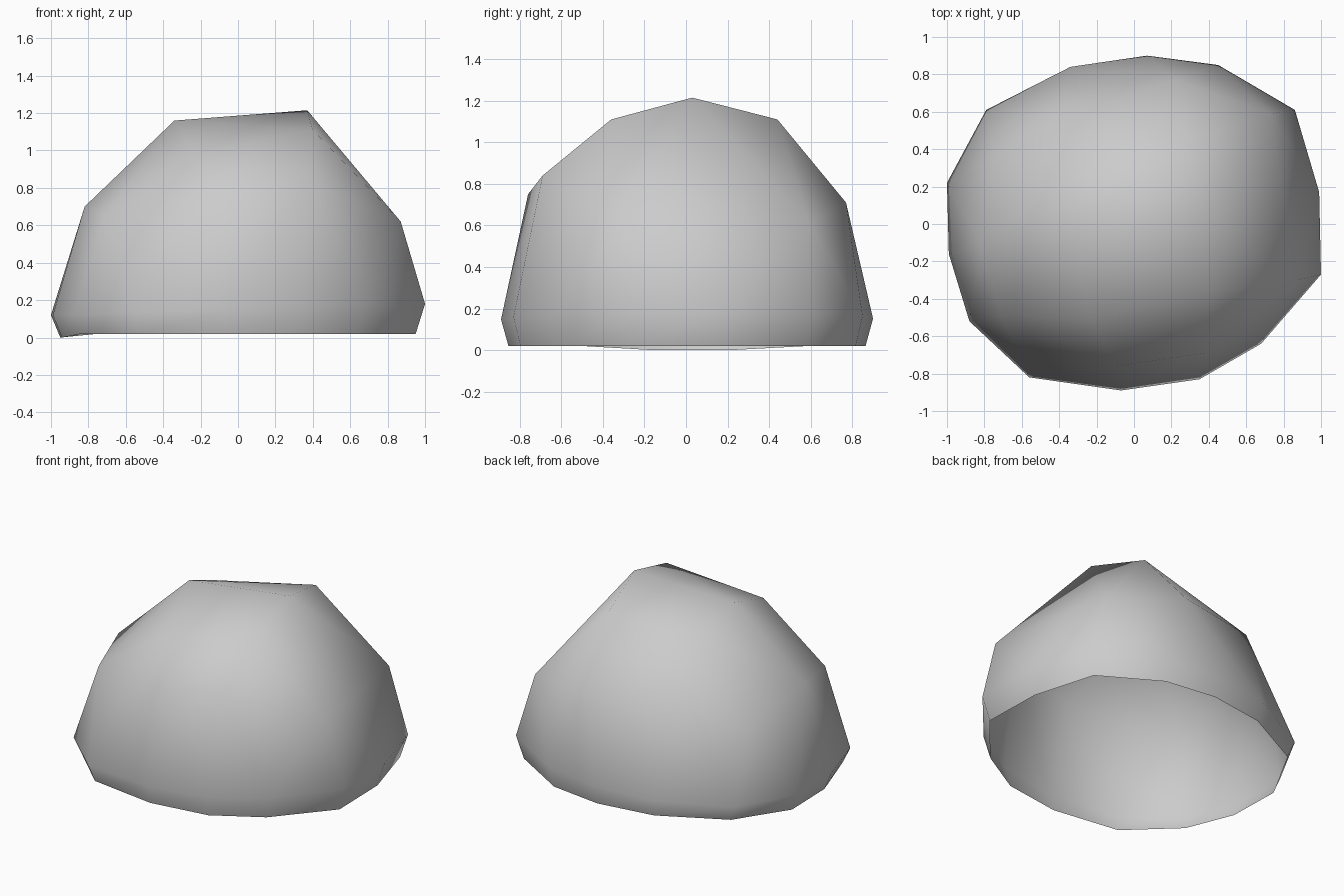
import bpy
import bmesh
from mathutils import Vector

default_cube = bpy.data.objects.get("Cube")
if default_cube:
    bpy.data.objects.remove(default_cube, do_unlink=True)

# Widest outline of the boulder, just above the ground
girth = [(-1, .22), (-.79, .61), (-.34, .84), (.07, .9), (.45, .85), (.86, .61),
         (.99, .17), (1, -.27), (.68, -.64), (.35, -.83), (-.07, -.89),
         (-.56, -.82), (-.88, -.52), (-.99, -.16)]

# Corners of the crown and the shoulders
crown = [(.37, .03, 1.215), (-.34, -.04, 1.16), (.28, .44, 1.11), (.4, -.36, 1.11),
         (-.36, .26, 1.04), (-.23, -.51, .98)]
shoulders = [(.38, -.69, .84), (-.1, -.76, .75), (.87, -.3, .62), (.73, .59, .62),
             (.22, .77, .71), (-.43, .57, .78), (-.75, .36, .59), (-.82, -.12, .7),
             (-.71, -.49, .65)]


def make_material(name, color):
    material = bpy.data.materials.new(name)
    material.use_nodes = True
    material.diffuse_color = color
    material.node_tree.nodes["Principled BSDF"].inputs["Base Color"].default_value = color
    return material


def bulged(point):
    """Push a corner slightly towards a sphere so the hull keeps it."""
    center = Vector((0, 0, .2))
    offset = point - center
    return center + offset.lerp(offset.normalized(), .15)


bm = bmesh.new()
ring = [bm.verts.new((x, y, .15 + .03 * x)) for x, y in girth]
targets = {}
for corner in crown + shoulders:
    position = Vector(corner)
    vert = bm.verts.new(bulged(position))
    targets[vert] = position

# Wrap a faceted skin over all the corners, then restore their positions
bmesh.ops.convex_hull(bm, input=list(bm.verts))
for vert, position in targets.items():
    if vert.is_valid:
        vert.co = position

# Open the underside
underside = [f for f in bm.faces if all(v in ring for v in f.verts)]
bmesh.ops.delete(bm, geom=underside, context='FACES')

# Tuck the lower rim inwards, dipping a little on the right-hand side
border = [e for e in bm.edges if e.is_boundary]
extruded = bmesh.ops.extrude_edge_only(bm, edges=border)["geom"]
for vert in extruded:
    if isinstance(vert, bmesh.types.BMVert):
        vert.co.x *= .95
        vert.co.y *= .96
        vert.co.z = 0 if vert.co.x < -.8 and abs(vert.co.y) < .4 else .02

bmesh.ops.recalc_face_normals(bm, faces=list(bm.faces))
for face in bm.faces:
    face.smooth = True

mesh = bpy.data.meshes.new("boulder")
bm.to_mesh(mesh)
bm.free()
mesh.materials.append(make_material("stone_grey", (.6, .6, .6, 1)))
boulder = bpy.data.objects.new("boulder", mesh)
bpy.context.collection.objects.link(boulder)
